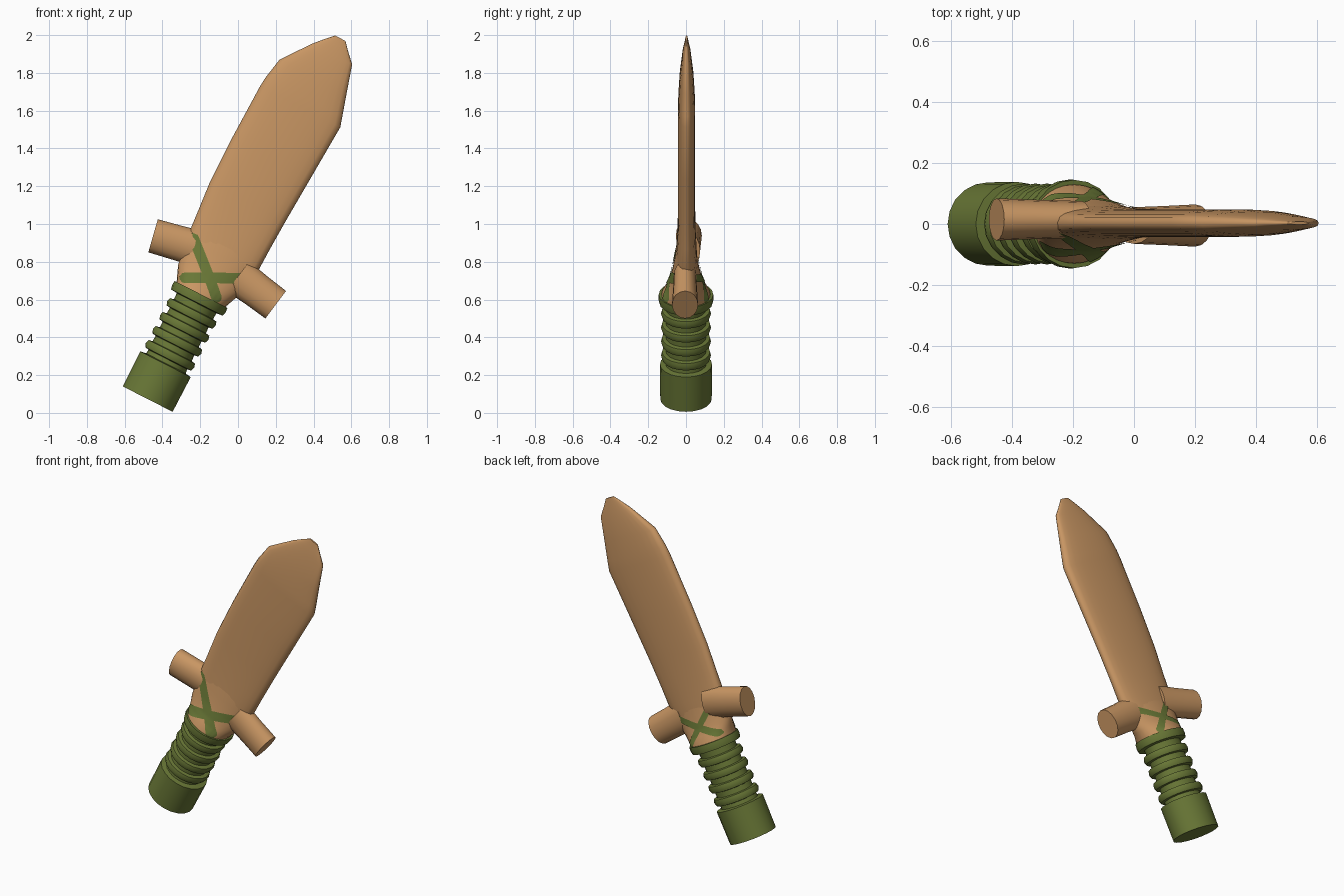
import bpy, math
from mathutils import Matrix, Vector
from mathutils.bvhtree import BVHTree

if "Cube" in bpy.data.objects:
    bpy.data.objects.remove(bpy.data.objects["Cube"])


def material(name, rgb):
    m = bpy.data.materials.new(name)
    m.diffuse_color = (*rgb, 1)
    m.use_nodes = True
    m.node_tree.nodes["Principled BSDF"].inputs["Base Color"].default_value = m.diffuse_color
    return m


TAN = material("tan wood", (0.58, 0.305, 0.125))
GREEN = material("olive wrap", (0.14, 0.185, 0.037))


def make(name, verts, faces, mat, angle=40):
    me = bpy.data.meshes.new(name)
    me.from_pydata(verts, [], faces)
    me.materials.append(mat)
    me.polygons.foreach_set("use_smooth", [True] * len(me.polygons))
    me.update()
    me.set_sharp_from_angle(angle=math.radians(angle))
    ob = bpy.data.objects.new(name, me)
    bpy.context.collection.objects.link(ob)
    return ob


def frame(x, y, z, angle):
    return Matrix.Translation((x, y, z)) @ Matrix.Rotation(angle, 4, 'Y')


def loft(name, stations, mat, mtx, sides=20, power=1.0, angle=40):
    """Stations are (height, left, right, half depth) of oval sections."""
    verts, faces = [], []
    for s, l, r, h in stations:
        for i in range(sides):
            a = 2 * math.pi * i / sides
            c, n = math.cos(a), math.sin(a)
            y = math.copysign(abs(n) ** power, n) * h
            verts.append(mtx @ Vector(((l + r) / 2 + c * (r - l) / 2, y, s)))
    for k in range(len(stations) - 1):
        for i in range(sides):
            j = (i + 1) % sides
            a, b = k * sides, (k + 1) * sides
            faces.append((a + i, a + j, b + j, b + i))
    faces.append(tuple(reversed(range(sides))))
    top = (len(stations) - 1) * sides
    faces.append(tuple(range(top, top + sides)))
    return make(name, verts, faces, mat, angle)


SWORD = frame(-0.478, 0.0, 0.073, math.radians(27))

# Ribbed grip with pommel and collar
prof = [(0, .148), (.1, .149), (.207, .15), (.212, .118)]
for k in range(4):
    s = .235 + .083 * k
    prof += [(s, .115), (s + .004, .136), (s + .025, .144), (s + .046, .138), (s + .05, .116)]
prof += [(.57, .118), (.574, .154), (.597, .159), (.622, .157)]
loft("grip", [(s, -r, r, r * .92) for s, r in prof], GREEN, SWORD, 20)

# Flared shoulder between grip and blade
shoulder = loft("shoulder", [
    (.60, -.145, .145, .132), (.63, -.148, .148, .128), (.67, -.165, .165, .102),
    (.71, -.18, .18, .085), (.77, -.19, .19, .07), (.85, -.195, .2, .057),
    (.95, -.19, .2, .044)], TAN, SWORD, 28, .9)

# Broad blade with lopsided blunt tip
blade = loft("blade", [
    (.78, -.19, .19, .06), (.88, -.205, .213, .054), (1.0, -.214, .216, .048),
    (1.17, -.228, .223, .045), (1.42, -.23, .237, .045), (1.745, -.222, .255, .045),
    (1.80, -.217, .239, .044), (1.918, -.194, .204, .037), (2.07, -.08, .16, .022),
    (2.125, -.03, .107, .012), (2.165, .01, .072, .005)],
    TAN, frame(-0.478, .003, .073, math.radians(27)), 24, .7, 50)

# Crossguard stubs
for name, mtx, length in (
        ("left_guard", frame(-.17, .015, .857, math.atan2(-.25, .072)), .291),
        ("right_guard", frame(.0, -.005, .723, math.atan2(.17, -.128)), .25)):
    loft(name, [(0, -.1, .1, .06), (length * .5, -.093, .093, .064),
                (length, -.091, .091, .069)], TAN, mtx, 16)

# Crossed straps laid onto the shoulder, front and back
trees = [BVHTree.FromPolygons([v.co for v in o.data.vertices],
                              [tuple(p.vertices) for p in o.data.polygons])
         for o in (shoulder, blade)]


def on_surface(x, z, side):
    depth = 0
    for t in trees:
        hit = t.ray_cast(Vector((x, side, z)), Vector((0, -side, 0)))[0]
        if hit is not None:
            depth = max(depth, side * hit.y)
    return Vector((x, side * (depth + .005), z))


def strap(name, path, half, side, steps=12, cols=6):
    pts = []
    for a, b in zip(path, path[1:]):
        pts += [Vector(a).lerp(Vector(b), i / steps) for i in range(steps)]
    pts.append(Vector(path[-1]))
    verts, faces, n = [], [], cols + 1
    for i, p in enumerate(pts):
        d = (pts[min(i + 1, len(pts) - 1)] - pts[max(i - 1, 0)]).normalized()
        end = min((p - pts[0]).length, (p - pts[-1]).length)
        q = max(0, 1 - end / half)
        w = half * math.sqrt(max(.05, 1 - q * q))
        for c in range(n):
            o = w * (2 * c / cols - 1)
            verts.append(on_surface(p.x - d.y * o, p.y + d.x * o, side))
    for i in range(len(pts) - 1):
        for c in range(cols):
            f = (i * n + c, (i + 1) * n + c, (i + 1) * n + c + 1, i * n + c + 1)
            faces.append(f if side < 0 else f[::-1])
    make(name, verts, faces, GREEN, 80)


for side, label, half in ((-1, "front", .028), (1, "back", .02)):
    strap(label + "_strap_up", [(-.245, .95), (-.165, .75), (-.135, .67), (-.105, .585)], half, side)
    strap(label + "_strap_across", [(-.31, .715), (-.15, .715), (.085, .712)], half, side)
